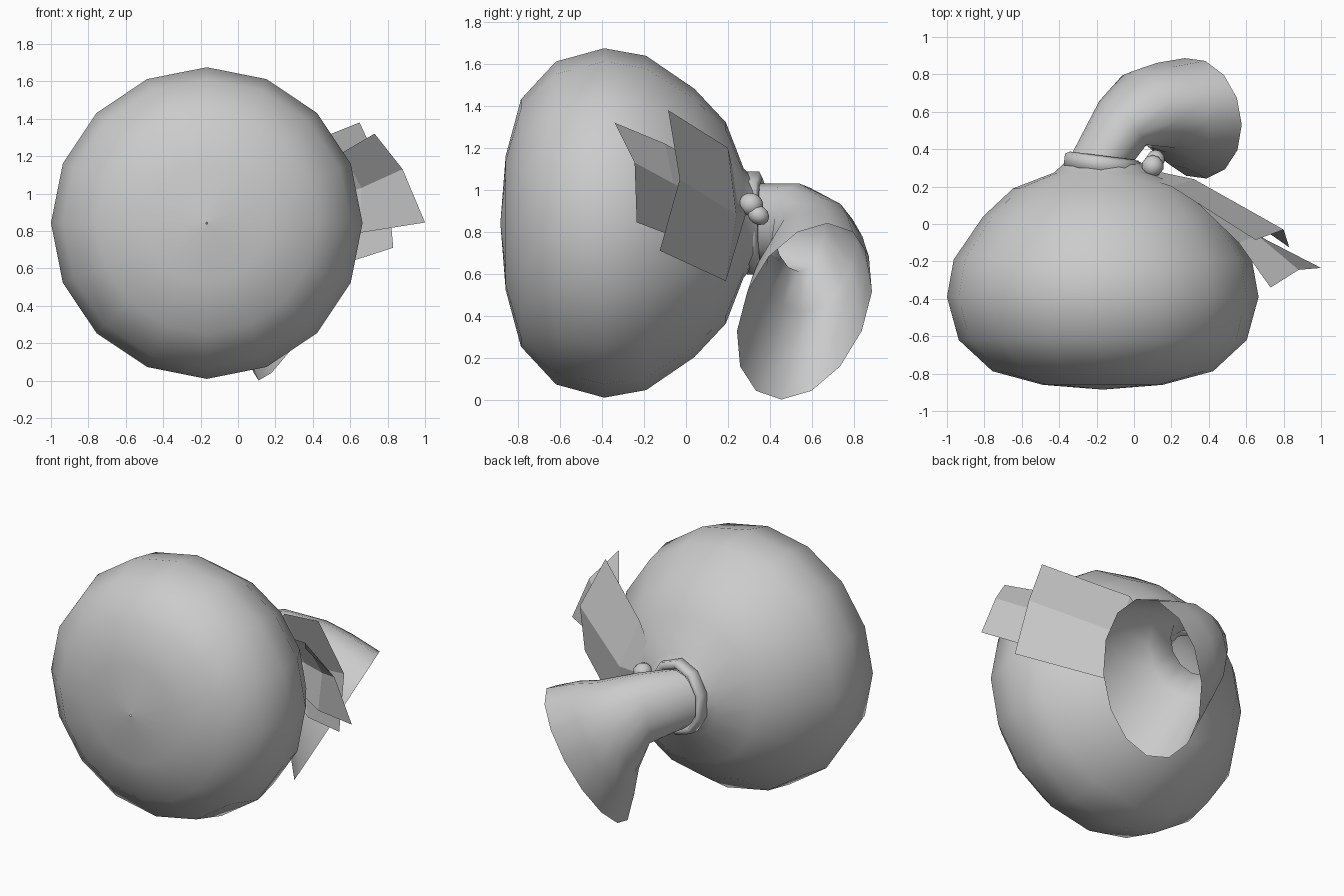
import bpy, math
from mathutils import Vector, Matrix

if "Cube" in bpy.data.objects:
    bpy.data.objects.remove(bpy.data.objects["Cube"])

grey = bpy.data.materials.new("grey cloth")
grey.diffuse_color = (0.6, 0.6, 0.6, 1)
grey.use_nodes = True
grey.node_tree.nodes["Principled BSDF"].inputs["Base Color"].default_value = grey.diffuse_color


def make(name, verts, faces, smooth=True):
    me = bpy.data.meshes.new(name)
    me.from_pydata([tuple(v) for v in verts], [], faces)
    me.materials.append(grey)
    me.update()
    for p in me.polygons:
        p.use_smooth = smooth
    ob = bpy.data.objects.new(name, me)
    bpy.context.collection.objects.link(ob)
    return ob


def loft(name, rings, closed=True, loop=False, smooth=True):
    """Skin a list of equally sized point rows."""
    n = len(rings[0])
    verts = [v for r in rings for v in r]
    rows = len(rings) if loop else len(rings) - 1
    cols = n if closed else n - 1
    faces = []
    for i in range(rows):
        j = (i + 1) % len(rings)
        for k in range(cols):
            m = (k + 1) % n
            faces.append((i * n + k, i * n + m, j * n + m, j * n + k))
    return make(name, verts, faces, smooth)


def ellipse(c, a, b, n):
    c, a, b = Vector(c), Vector(a), Vector(b)
    return [c + a * math.cos(2 * math.pi * k / n) + b * math.sin(2 * math.pi * k / n)
            for k in range(n)]


# Round sack body, turned about the front-to-back axis
CX, CZ = -0.167, 0.842
profile = [(-0.885, 0.005), (-0.86, 0.32), (-0.787, 0.59), (-0.62, 0.77), (-0.39, 0.833),
           (-0.19, 0.797), (0.04, 0.64), (0.19, 0.48), (0.275, 0.26), (0.34, 0.19)]
loft("sack_body", [ellipse((CX, y, CZ), (0, 0, r), (-r, 0, 0), 16) for y, r in profile])

# Cord tied round the neck, slightly tilted
cord = []
for off, r in [(-0.045, 0.215), (-0.03, 0.245), (0.03, 0.245), (0.045, 0.215), (0.0, 0.17)]:
    cord.append(ellipse((CX - 0.005 + 0.12 * off, 0.32 + off, CZ),
                        (0, 0, r), (-0.86 * r, 0.11 * r, 0), 10))
loft("neck_cord", cord, loop=True)

# Bent neck flaring into an open mouth: centre, up axis, outer axis
loft("flared_neck", [ellipse(c, a, b, 14) for c, a, b in [
    ((-0.17, 0.35, 0.84), (0, 0, 0.19), (-0.17, 0.02, 0)),
    ((-0.06, 0.54, 0.82), (0.04, 0, 0.21), (-0.12, 0.12, 0)),
    ((0.08, 0.60, 0.69), (0.12, 0.05, 0.27), (-0.12, 0.21, 0)),
    ((0.20, 0.58, 0.56), (0.17, 0.08, 0.35), (-0.12, 0.27, 0)),
    ((0.33, 0.565, 0.42), (0.22, 0.11, 0.42), (-0.11, 0.305, 0))]])


# Two-lobed knot
def blob(name, loc, size, tilt):
    bpy.ops.mesh.primitive_uv_sphere_add(segments=10, ring_count=6, radius=1)
    ob = bpy.context.object
    ob.name = ob.data.name = name
    ob.data.transform(Matrix.Translation(loc) @ Matrix.Rotation(tilt, 4, 'X')
                      @ Matrix.Diagonal((*size, 1)))
    ob.data.materials.append(grey)
    bpy.ops.object.shade_smooth()


blob("knot_upper", (0.10, 0.31, 0.93), (0.06, 0.06, 0.055), -0.4)
blob("knot_lower", (0.115, 0.345, 0.88), (0.05, 0.055, 0.045), -0.6)

# Cord ends: rows of top, middle, bottom points running from knot to tip
loft("rear_ribbon", [
    [(0.05, 0.25, 0.97), (0.08, 0.29, 0.9), (0.07, 0.26, 0.82)],
    [(0.20, 0.20, 1.20), (0.32, 0.24, 0.88), (0.38, 0.19, 0.565)],
    [(0.65, -0.085, 1.38), (0.80, -0.03, 1.05), (0.83, -0.125, 0.71)]],
    closed=False, smooth=False)
loft("front_ribbon", [
    [(0.05, 0.25, 0.95), (0.07, 0.27, 0.9), (0.07, 0.26, 0.84)],
    [(0.30, 0.15, 1.08), (0.37, 0.17, 0.93), (0.35, 0.13, 0.76)],
    [(0.56, -0.10, 1.22), (0.66, -0.06, 1.03), (0.65, -0.09, 0.79)],
    [(0.73, -0.34, 1.32), (0.88, -0.245, 1.13), (1.0, -0.235, 0.845)]],
    closed=False, smooth=False)
